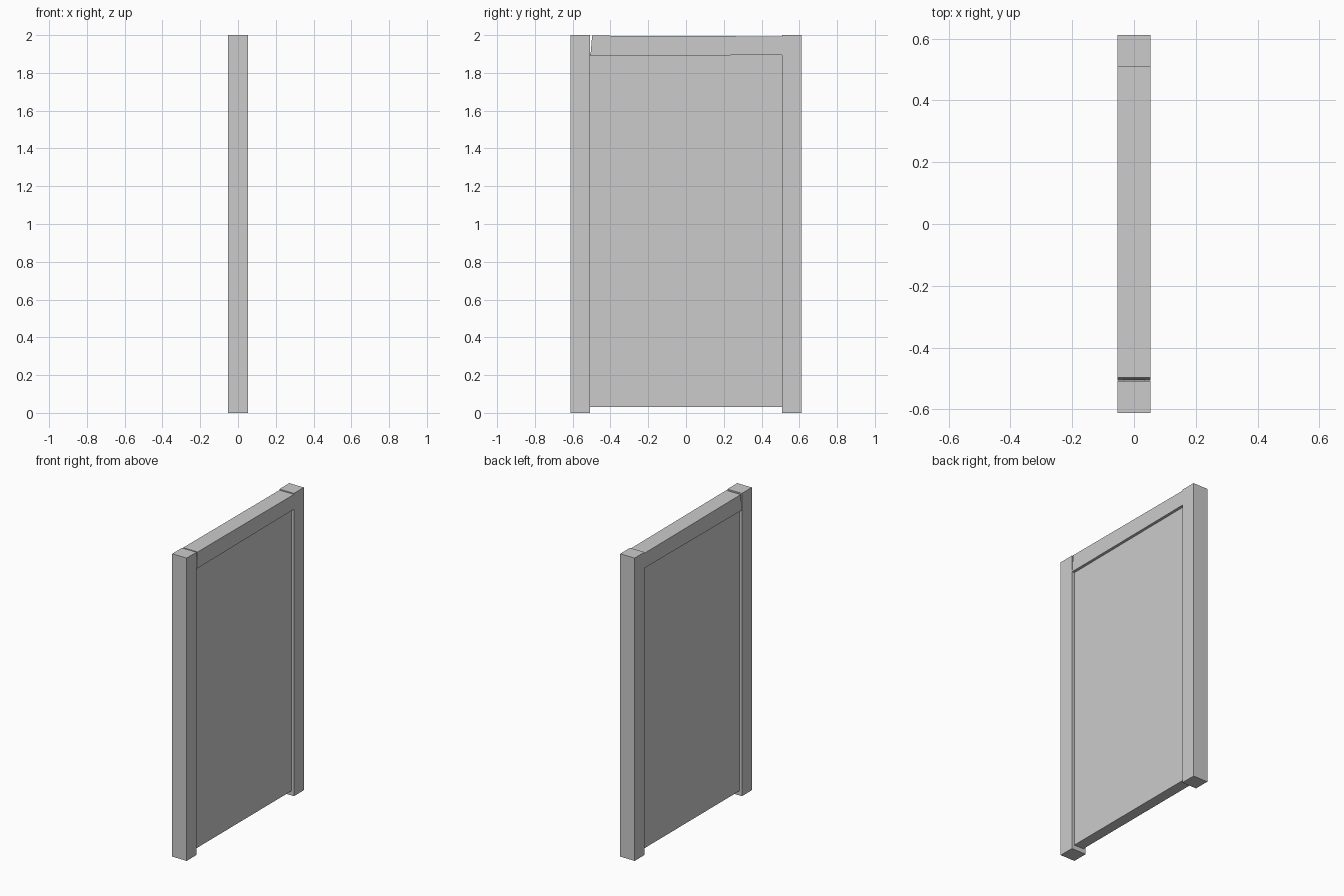
import bpy, bmesh

if "Cube" in bpy.data.objects:
    bpy.data.objects.remove(bpy.data.objects["Cube"])

HALF_X = 0.053   # half depth of the frame
INNER, OUTER = 0.508, 0.611


def extrude_profile(name, profile, half_x):
    """Solid made from a (y, z) outline, centred on x = 0."""
    bm = bmesh.new()
    face = bm.faces.new([bm.verts.new((-half_x, y, z)) for y, z in profile])
    ext = bmesh.ops.extrude_face_region(bm, geom=[face])
    moved = [g for g in ext["geom"] if isinstance(g, bmesh.types.BMVert)]
    bmesh.ops.translate(bm, verts=moved, vec=(2 * half_x, 0, 0))
    bmesh.ops.recalc_face_normals(bm, faces=bm.faces)
    mesh = bpy.data.meshes.new(name)
    bm.to_mesh(mesh)
    bm.free()
    obj = bpy.data.objects.new(name, mesh)
    bpy.context.collection.objects.link(obj)
    return obj


def rect(y0, y1, z0, z1):
    return [(y0, z0), (y1, z0), (y1, z1), (y0, z1)]


# Side posts
for label, s in (("left", -1), ("right", 1)):
    y0, y1 = sorted((s * INNER, s * OUTER))
    extrude_profile(label + "_post", rect(y0, y1, 0, 2), HALF_X)

# Top beam, slightly crooked, with a slanted end that leaves a thin gap
extrude_profile("top_beam", [(-0.506, 1.889), (INNER, 1.895),
                             (INNER, 1.993), (-0.497, 1.997)], HALF_X)

# Recessed door panel, raised off the ground
extrude_profile("door_panel", rect(-INNER, INNER, 0.03, 1.9), 0.035)
